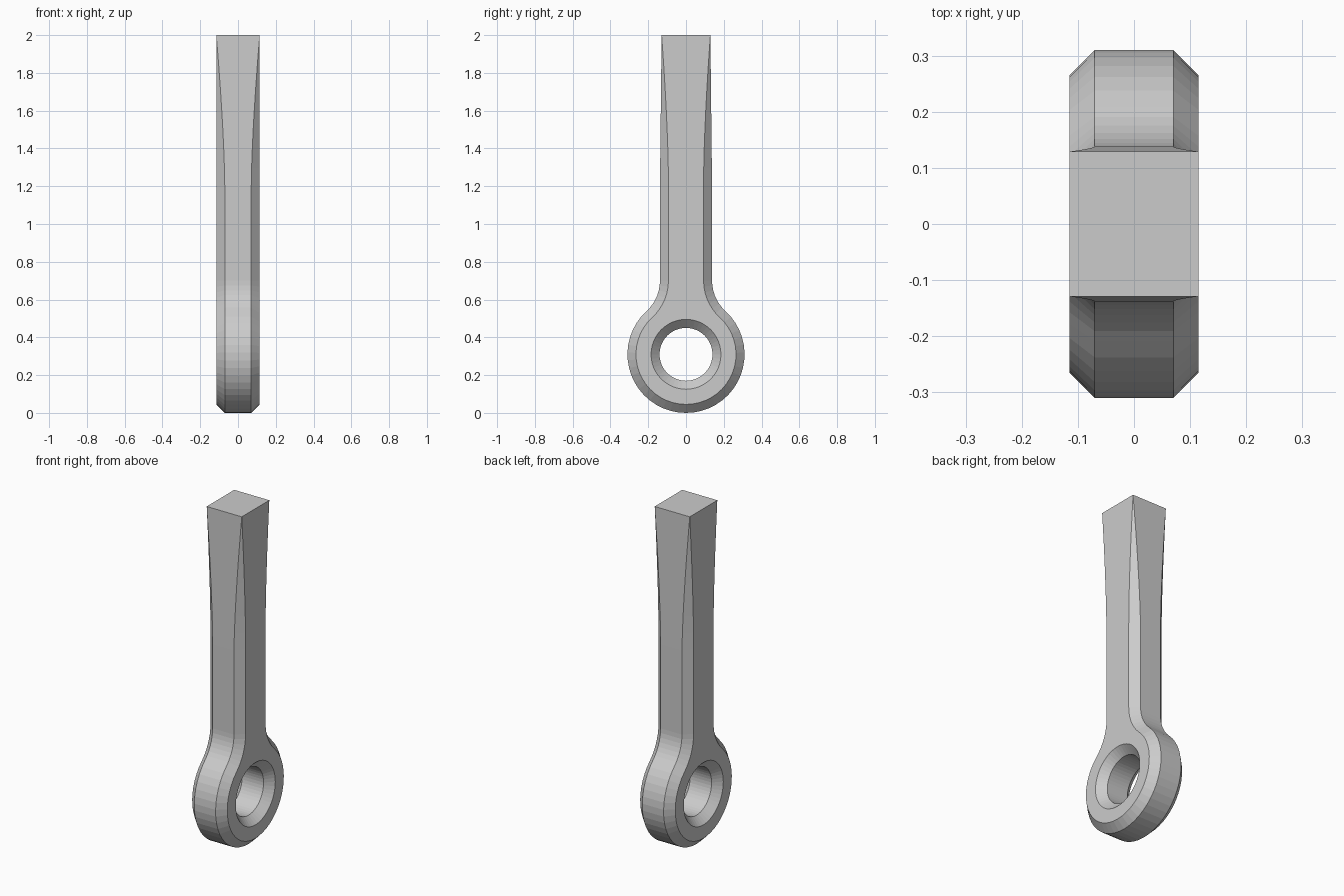
import bpy, bmesh, math

if "Cube" in bpy.data.objects:
    bpy.data.objects.remove(bpy.data.objects["Cube"])

RING_R, RING_Z = 0.31, 0.31      # eye
HOLE_R = 0.14
CH = 0.045                       # chamfer width
HX = 0.115                       # half thickness
SHAFT = 0.138                    # shaft half width
FIL_Z = 0.70                     # where the fillet meets the shaft
d = FIL_Z - RING_Z
FIL_R = (SHAFT**2 + d**2 - RING_R**2) / (2 * (RING_R - SHAFT))
TANGENT = math.atan2(d, SHAFT + FIL_R)


def half_outline():
    """Rows of (outer y, outer z, inner y, inner z, chamfer), bottom to top."""
    rows = []
    # eye arc
    for i in range(19):
        a = -math.pi / 2 + (TANGENT + math.pi / 2) * i / 18
        c, s = math.cos(a), math.sin(a)
        rows.append((RING_R * c, RING_Z + RING_R * s,
                     (RING_R - CH) * c, RING_Z + (RING_R - CH) * s, CH))
    # concave fillet into the shaft
    for i in range(1, 8):
        a = TANGENT * (1 - i / 7)
        c, s = math.cos(a), math.sin(a)
        cy = SHAFT + FIL_R
        rows.append((cy - FIL_R * c, FIL_Z - FIL_R * s,
                     cy - (FIL_R + CH) * c, FIL_Z - (FIL_R + CH) * s, CH))
    # shaft, chamfer fading out towards the top
    for i in range(9):
        t = i / 8
        z = 1.2 + 0.8 * t
        w = SHAFT - 0.009 * t
        ch = CH * (1 - t ** 1.5)
        rows.append((w, z, w - ch, z, ch))
    return rows


right = half_outline()
left = [(-a, b, -c, e, f) for a, b, c, e, f in reversed(right[1:])]
outline = right + left
N = 48
hole = [(math.cos(2 * math.pi * i / N), math.sin(2 * math.pi * i / N)) for i in range(N)]

bm = bmesh.new()


def loft(loops):
    for p, q in zip(loops, loops[1:]):
        n = len(p)
        for i in range(n):
            j = (i + 1) % n
            bm.faces.new((p[i], p[j], q[j], q[i]))


def ring_loop(r, x):
    return [bm.verts.new((x, r * c, RING_Z + r * s)) for c, s in hole]


# outer skin: face edge, chamfer, rim, chamfer, face edge
outer = []
for sx, face in ((-1, True), (-1, False), (1, False), (1, True)):
    outer.append([bm.verts.new((sx * HX, r[2], r[3])) if face else
                  bm.verts.new((sx * (HX - r[4]), r[0], r[1])) for r in outline])
loft(outer)

# hole with chamfered mouths
inner = [ring_loop(HOLE_R + CH, -HX), ring_loop(HOLE_R, -HX + CH),
         ring_loop(HOLE_R, HX - CH), ring_loop(HOLE_R + CH, HX)]
loft(inner)

# flat side faces around the hole
for k in (0, 3):
    edges = []
    for lp in (outer[k], inner[k]):
        edges += [bm.edges.get((lp[i], lp[(i + 1) % len(lp)])) for i in range(len(lp))]
    bmesh.ops.triangle_fill(bm, edges=edges, use_beauty=True)

bmesh.ops.remove_doubles(bm, verts=bm.verts, dist=1e-5)
bmesh.ops.recalc_face_normals(bm, faces=bm.faces)

mesh = bpy.data.meshes.new("eye_rod")
bm.to_mesh(mesh)
bm.free()
bpy.context.collection.objects.link(bpy.data.objects.new("eye_rod", mesh))
